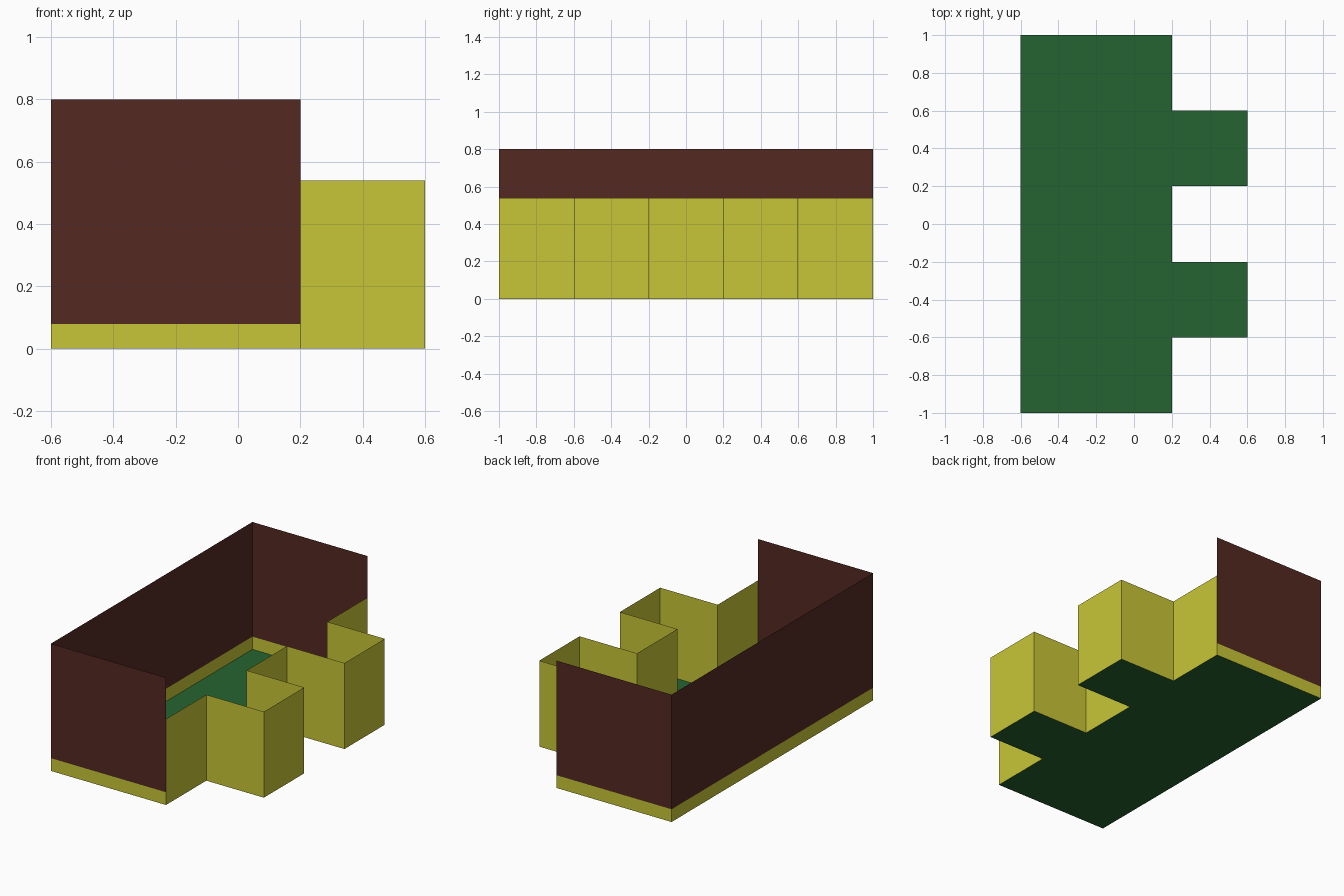
import bpy

if "Cube" in bpy.data.objects:
    bpy.data.objects.remove(bpy.data.objects["Cube"])


def material(name, rgb):
    m = bpy.data.materials.new(name)
    m.diffuse_color = (*rgb, 1)
    m.use_nodes = True
    m.node_tree.nodes["Principled BSDF"].inputs["Base Color"].default_value = m.diffuse_color
    return m


def add_mesh(name, verts, faces, mat):
    me = bpy.data.meshes.new(name)
    me.from_pydata(verts, [], faces)
    me.materials.append(mat)
    ob = bpy.data.objects.new(name, me)
    bpy.context.collection.objects.link(ob)
    return ob


def wall(name, path, z0, z1, mat):
    """Thin sheet rising from z0 to z1 along a counter-clockwise path (faces outward)."""
    n = len(path)
    verts = [(x, y, z) for z in (z0, z1) for x, y in path]
    faces = [(i, i + 1, n + i + 1, n + i) for i in range(n - 1)]
    return add_mesh(name, verts, faces, mat)


yellow = material("yellow", (0.584, 0.565, 0.038))
brown = material("brown", (0.089, 0.022, 0.015))
green = material("green", (0.018, 0.127, 0.030))

# plan: stepped front side with two square bays, plain back and ends
stepped = [(0.2, -1)]
for y in (-0.6, 0.2):
    stepped += [(0.2, y), (0.6, y), (0.6, y + 0.4), (0.2, y + 0.4)]
stepped.append((0.2, 1))
plain = [(0.2, 1), (-0.6, 1), (-0.6, -1), (0.2, -1)]

# floor over the whole plan, seen from below
outline = stepped + plain[1:3]
add_mesh("floor", [(x, y, 0) for x, y in outline],
         [tuple(reversed(range(len(outline))))], green)

# low stepped wall with bays
wall("bay_wall", stepped, 0, 0.54, yellow)

# skirting strip and tall wall above it
wall("skirting", plain, 0, 0.08, yellow)
wall("tall_wall", plain, 0.08, 0.8, brown)
